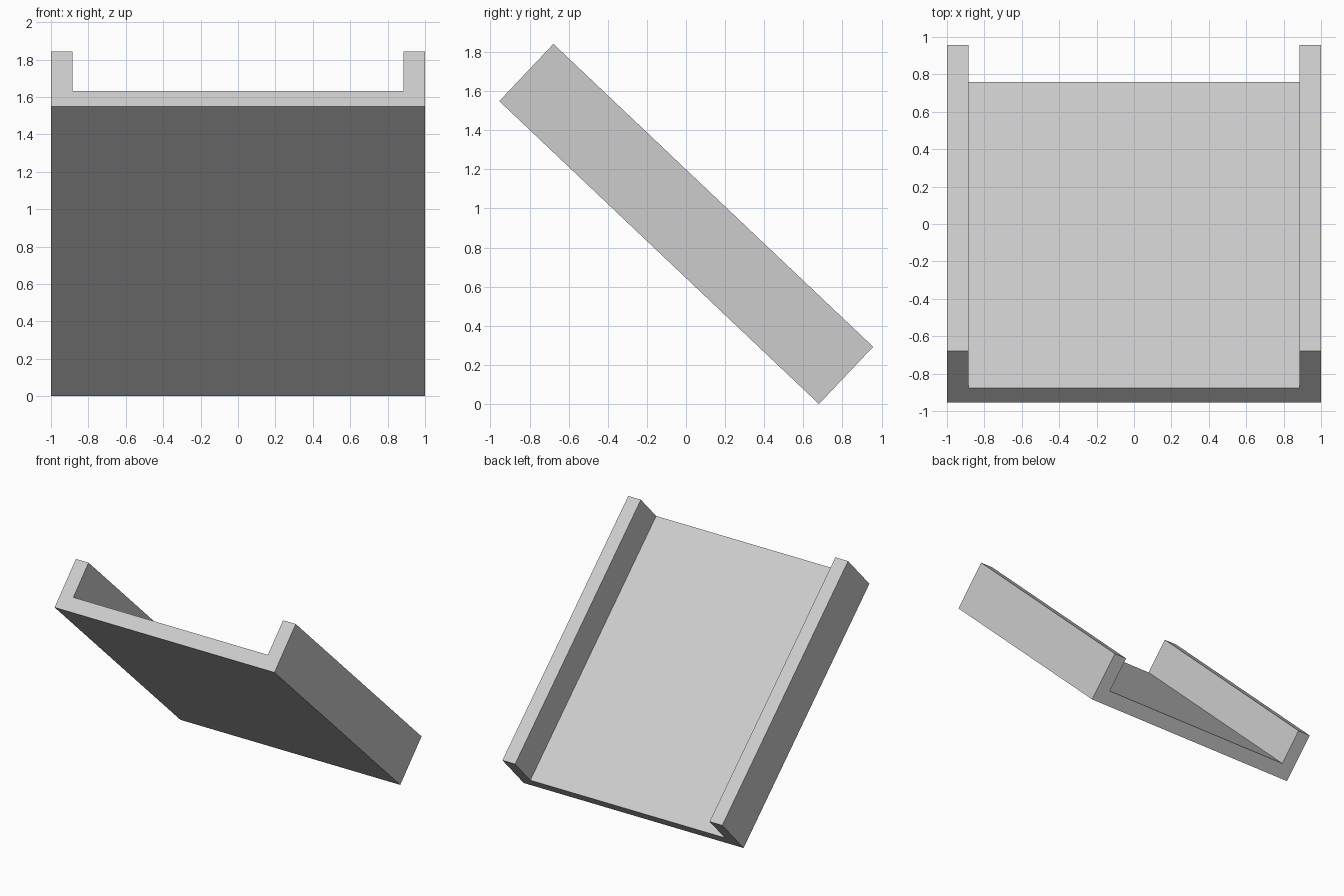
import bpy
import bmesh
from mathutils import Vector

# Remove the default cube
cube = bpy.data.objects.get("Cube")
if cube:
    bpy.data.objects.remove(cube, do_unlink=True)

# Single plain grey
grey = bpy.data.materials.new("light_grey")
grey.use_nodes = True
colour = (0.604, 0.604, 0.604, 1)
grey.diffuse_color = colour
grey.node_tree.nodes["Principled BSDF"].inputs["Base Color"].default_value = colour

# Sloping channel: U-shaped section swept from its high end to its low end
HALF_WIDTH, WALL, DEPTH = 1.0, 0.115, 0.403
high_end = Vector((0, -0.955, 1.549))
low_end = Vector((0, 0.68, 0))
run = low_end - high_end
across = Vector((1, 0, 0))
normal = across.cross(run.normalized())

inner = HALF_WIDTH - WALL
half = [(HALF_WIDTH, 0), (HALF_WIDTH, DEPTH), (inner, DEPTH), (inner, WALL)]
section = half + [(-x, h) for x, h in reversed(half)]

bm = bmesh.new()
end_face = bm.faces.new([bm.verts.new(high_end + across * x + normal * h)
                         for x, h in section])
swept = bmesh.ops.extrude_face_region(bm, geom=[end_face], use_keep_orig=True)
bmesh.ops.translate(bm, vec=run, verts=[v for v in swept["geom"]
                                        if isinstance(v, bmesh.types.BMVert)])
bmesh.ops.recalc_face_normals(bm, faces=bm.faces)

mesh = bpy.data.meshes.new("sloping_channel")
bm.to_mesh(mesh)
bm.free()
mesh.materials.append(grey)
channel = bpy.data.objects.new("sloping_channel", mesh)
bpy.context.collection.objects.link(channel)
